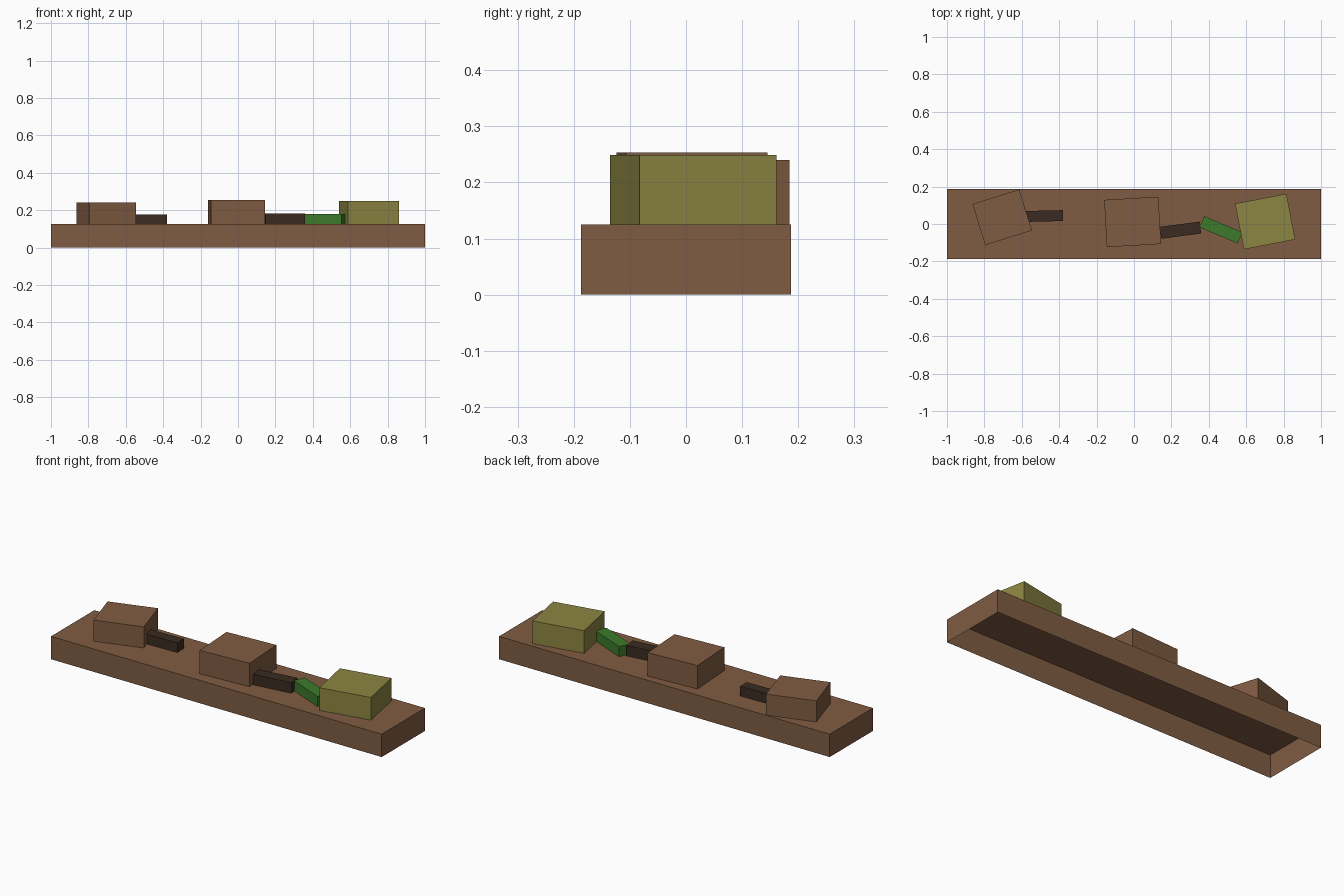
import bpy
import bmesh
from math import radians, atan2, hypot, degrees
from mathutils import Matrix

cube = bpy.data.objects.get("Cube")
if cube:
    bpy.data.objects.remove(cube, do_unlink=True)


def make_material(name, rgb):
    mat = bpy.data.materials.new(name)
    mat.use_nodes = True
    colour = (*rgb, 1.0)
    mat.diffuse_color = colour
    mat.node_tree.nodes["Principled BSDF"].inputs["Base Color"].default_value = colour
    return mat


brown = make_material("earth brown", (0.216, 0.107, 0.054))
dark = make_material("dark brown", (0.042, 0.024, 0.015))
olive = make_material("olive", (0.262, 0.235, 0.054))
green = make_material("green", (0.048, 0.195, 0.025))

GROUND = 0.125


def open_box(name, mat, centre, size, bottom, top, angle=0.0):
    """Box without a floor, turned about the vertical axis."""
    bm = bmesh.new()
    bmesh.ops.create_cube(bm, size=1.0)
    floor = [f for f in bm.faces if f.normal.z < -0.5]
    bmesh.ops.delete(bm, geom=floor, context='FACES')
    bm.transform(Matrix.Diagonal((*size, top - bottom, 1.0)))
    mesh = bpy.data.meshes.new(name)
    bm.to_mesh(mesh)
    bm.free()
    mesh.materials.append(mat)
    obj = bpy.data.objects.new(name, mesh)
    obj.location = (*centre, (bottom + top) / 2)
    obj.rotation_euler.z = radians(angle)
    bpy.context.collection.objects.link(obj)
    return obj


def path(name, mat, start, end, width, top):
    """Low strip running between two points on the slab."""
    dx, dy = end[0] - start[0], end[1] - start[1]
    centre = ((start[0] + end[0]) / 2, (start[1] + end[1]) / 2)
    return open_box(name, mat, centre, (hypot(dx, dy), width),
                    GROUND, top, degrees(atan2(dy, dx)))


# Long slab, hollow underneath
open_box("base_slab", brown, (0, 0), (2.0, 0.374), 0, GROUND)

# Three turned blocks
open_box("right_block", brown, (-0.7045, 0.036), (0.262, 0.23), GROUND, 0.24, 17.3)
open_box("middle_block", brown, (-0.0075, 0.011), (0.29, 0.253), GROUND, 0.253, 3.3)
open_box("left_block", olive, (0.701, 0.013), (0.28, 0.249), GROUND, 0.249, 10.9)

# Strips between the blocks
path("right_strip", dark, (-0.59, 0.04), (-0.379, 0.045), 0.058, 0.178)
path("middle_strip", dark, (0.142, -0.047), (0.355, -0.019), 0.064, 0.183)
path("left_strip", green, (0.362, 0.012), (0.567, -0.074), 0.065, 0.18)
